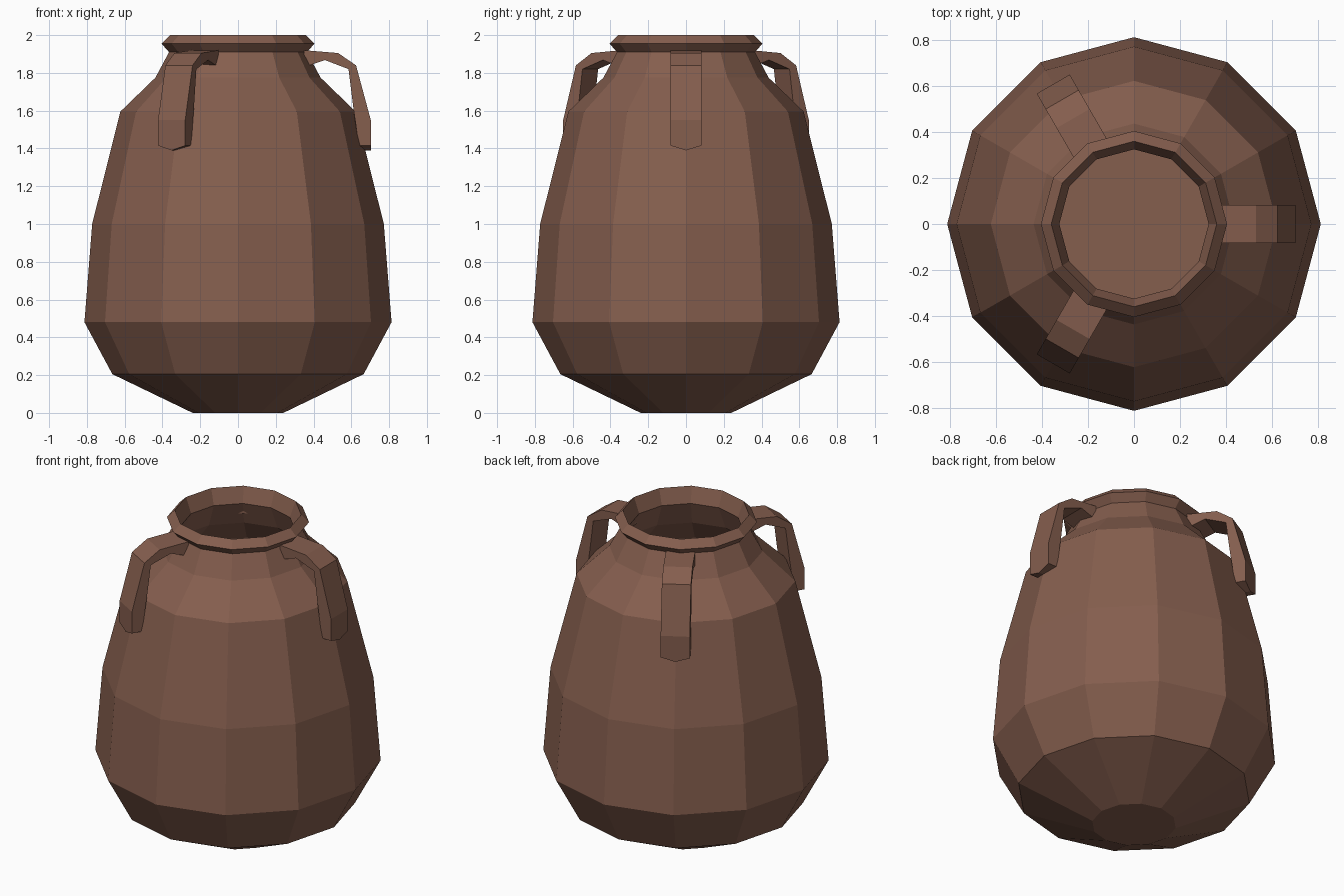
import bpy, bmesh, math
from mathutils import Matrix

if "Cube" in bpy.data.objects:
    bpy.data.objects.remove(bpy.data.objects["Cube"])

clay = bpy.data.materials.new("brown clay")
clay.diffuse_color = (0.234, 0.112, 0.076, 1)
clay.use_nodes = True
clay.node_tree.nodes["Principled BSDF"].inputs["Base Color"].default_value = clay.diffuse_color


def finish(name, bm):
    bmesh.ops.recalc_face_normals(bm, faces=bm.faces[:])
    me = bpy.data.meshes.new(name)
    bm.to_mesh(me)
    bm.free()
    me.materials.append(clay)
    ob = bpy.data.objects.new(name, me)
    bpy.context.collection.objects.link(ob)
    return ob


# Jar body: 12-sided turned profile, outside then rim then hollow inside
SIDES = 12
profile = [(0.24, 0), (0.665, 0.205), (0.813, 0.48), (0.772, 1.0), (0.623, 1.595),
           (0.437, 1.775), (0.365, 1.91), (0.405, 1.955), (0.36, 2.0),
           (0.325, 1.905), (0.39, 1.755), (0.575, 1.575), (0.722, 0.99),
           (0.76, 0.49), (0.63, 0.25)]
bm = bmesh.new()
rings = []
for r, z in profile:
    rings.append([bm.verts.new((r * math.cos(math.tau * i / SIDES),
                                r * math.sin(math.tau * i / SIDES), z))
                  for i in range(SIDES)])
for a, b in zip(rings, rings[1:]):
    for i in range(SIDES):
        j = (i + 1) % SIDES
        bm.faces.new((a[i], a[j], b[j], b[i]))
bm.faces.new(rings[0])
bm.faces.new(rings[-1])
finish("jar_body", bm)

# Handles: bent strap, three around the neck, with a slightly pointed lower end
outer = [(0.35, 1.92), (0.53, 1.905), (0.625, 1.84), (0.703, 1.55), (0.703, 1.415)]
inner = [(0.35, 1.83), (0.46, 1.868), (0.585, 1.82), (0.61, 1.62), (0.64, 1.415)]
HALF = 0.083


def handle(name, angle):
    bm = bmesh.new()
    cols = []
    for y in (-HALF, 0, HALF):
        drop = 0.025 if y == 0 else 0
        pts = [[p[0], p[1]] for p in outer], [[p[0], p[1]] for p in inner]
        for side in pts:
            side[-1][1] -= drop
        cols.append([[bm.verts.new((x, y, z)) for x, z in s] for s in pts])
    n = len(outer)
    for left, right in zip(cols, cols[1:]):
        for k in range(2):
            for i in range(n - 1):
                bm.faces.new((left[k][i], right[k][i], right[k][i + 1], left[k][i + 1]))
        for i in (0, n - 1):
            bm.faces.new((left[0][i], right[0][i], right[1][i], left[1][i]))
    for c in (cols[0], cols[2]):
        for i in range(n - 1):
            bm.faces.new((c[0][i], c[0][i + 1], c[1][i + 1], c[1][i]))
    bm.transform(Matrix.Rotation(angle, 4, 'Z'))
    finish(name, bm)


for i, side in enumerate(("right", "back_left", "front_left")):
    handle("handle_" + side, math.tau * i / 3)
